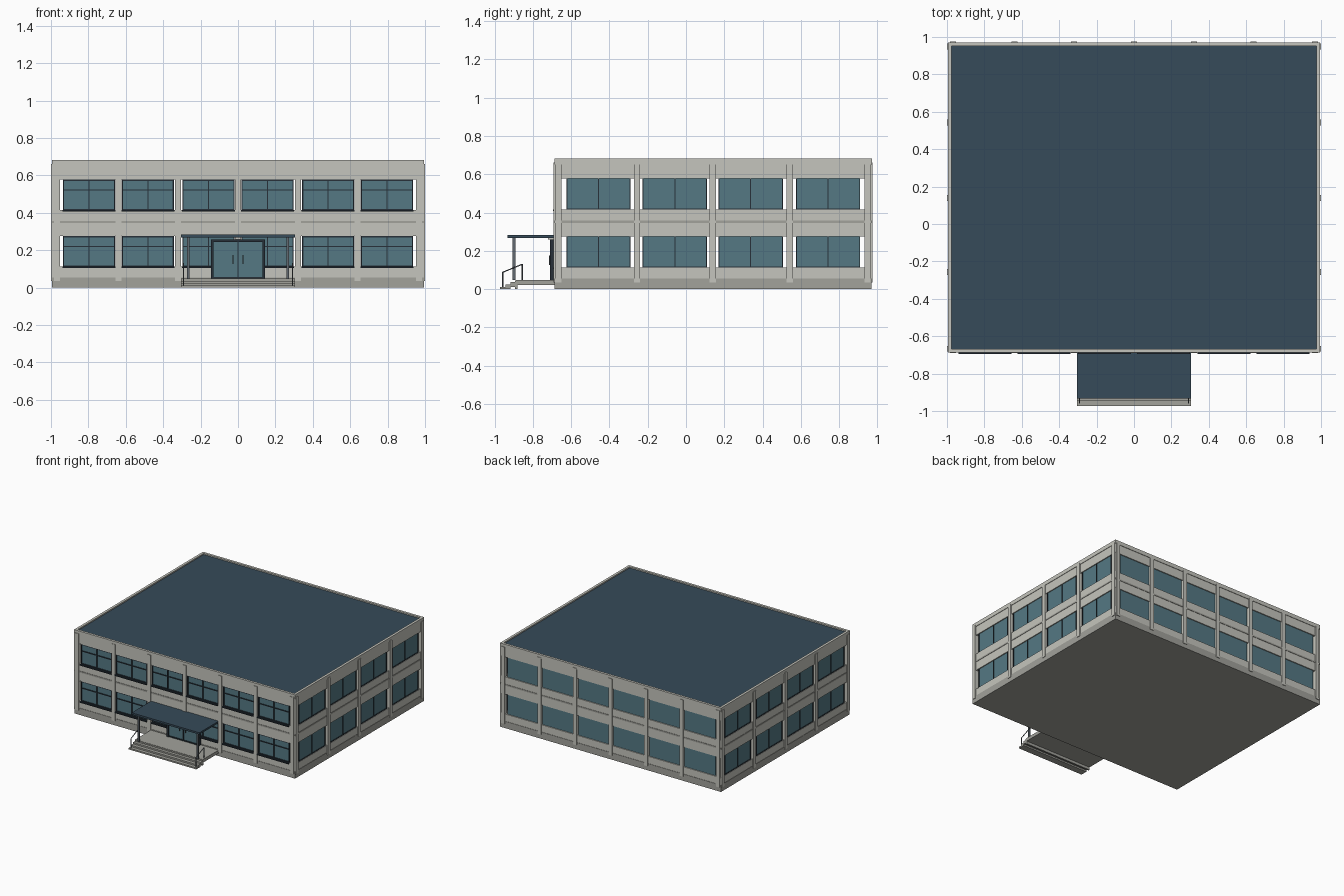
import bpy, bmesh
from mathutils import Vector, Matrix

if "Cube" in bpy.data.objects:
    bpy.data.objects.remove(bpy.data.objects["Cube"])


def material(name, rgb):
    m = bpy.data.materials.new(name)
    m.diffuse_color = (*rgb, 1)
    m.use_nodes = True
    m.node_tree.nodes["Principled BSDF"].inputs["Base Color"].default_value = m.diffuse_color
    return m


WALL = material("pale_concrete", (0.56, 0.56, 0.51))
BASE = material("grey_concrete", (0.36, 0.36, 0.33))
ROOF = material("slate_blue", (0.037, 0.069, 0.10))
GLASS = material("glass", (0.09, 0.19, 0.23))
DARK = material("dark_metal", (0.02, 0.03, 0.04))
METAL = material("steel", (0.12, 0.14, 0.16))


def finish(name, bm, mat):
    me = bpy.data.meshes.new(name)
    bm.to_mesh(me)
    bm.free()
    me.materials.append(mat)
    ob = bpy.data.objects.new(name, me)
    bpy.context.collection.objects.link(ob)
    return ob


def boxes(name, specs, mat):
    """Each spec is (x0, x1, y0, y1, z0, z1)."""
    bm = bmesh.new()
    for x0, x1, y0, y1, z0, z1 in specs:
        c = Vector(((x0 + x1) / 2, (y0 + y1) / 2, (z0 + z1) / 2))
        s = Matrix.Diagonal((abs(x1 - x0), abs(y1 - y0), abs(z1 - z0), 1))
        bmesh.ops.create_cube(bm, size=1, matrix=Matrix.Translation(c) @ s)
    return finish(name, bm, mat)


def rods(name, segments, r, mat, sides=8):
    bm = bmesh.new()
    for a, b in segments:
        a, b = Vector(a), Vector(b)
        d = b - a
        m = Matrix.Translation((a + b) / 2) @ d.to_track_quat('Z', 'Y').to_matrix().to_4x4()
        bmesh.ops.create_cone(bm, cap_ends=True, segments=sides, radius1=r,
                              radius2=r, depth=d.length, matrix=m)
    return finish(name, bm, mat)


# Outer wall planes
X, YF, YB = 0.991, -0.683, 0.967
T = 0.025


def ring(z0, z1, out=0.0, t=T):
    x, f, b = X + out, YF - out, YB + out
    return [(-x, x, f, f + t, z0, z1), (-x, x, b - t, b, z0, z1),
            (-x, -x + t, f + t, b - t, z0, z1), (x - t, x, f + t, b - t, z0, z1)]


# Plinth, wall bands, roof
boxes("plinth", [(-X - .003, X + .003, YF - .003, YB + .003, 0, 0.055)], BASE)
boxes("lower_wall_band", ring(0.055, 0.113), WALL)
boxes("middle_wall_band", ring(0.275, 0.415), WALL)
boxes("upper_wall_band", ring(0.577, 0.665), WALL)
boxes("parapet_coping", ring(0.65, 0.682, 0.004, 0.02), WALL)
boxes("floor_line_trim", ring(0.345, 0.357, 0.003), BASE)
boxes("roof_deck", [(-X + .01, X - .01, YF + .01, YB - .01, 0.655, 0.672)], ROOF)

# Piers on every face
front_x = [-0.968, -0.64, -0.32, 0, 0.32, 0.64, 0.968]
side_y = [-0.667, -0.256, 0.14, 0.542, 0.948]
PW, P0, P1 = 0.016, 0.035, 0.66
boxes("front_piers", [(x - PW, x + PW, YF - .008, YF + T, P0, P1) for x in front_x], WALL)
boxes("back_piers", [(x - PW, x + PW, YB - T, YB + .008, P0, P1) for x in front_x], WALL)
boxes("side_piers", [(s * (X - T), s * (X + .008), y - PW, y + PW, P0, P1)
                     for s in (-1, 1) for y in side_y], WALL)

# Windows: glazing narrower than each bay, leaving open slots beside the piers
front_c = [-0.797, -0.482, -0.158, 0.158, 0.482, 0.797]
side_c = [-0.457, -0.058, 0.338, 0.742]
HX, HY = 0.139, 0.168
floors = [(0.113, 0.275), (0.415, 0.577)]
f_glass, b_glass, s_glass, f_bars, s_bars, sills = [], [], [], [], [], []
for z0, z1 in floors:
    for c in front_c:
        a, b = c - HX, c + HX
        f_glass.append((a, b, YF + .008, YF + .014, z0, z1))
        b_glass.append((a, b, YB - .014, YB - .008, z0, z1))
        y0, y1, w = YF + .001, YF + .016, 0.006
        f_bars += [(a, a + w, y0, y1, z0, z1), (b - w, b, y0, y1, z0, z1),
                   (c - w / 2, c + w / 2, y0, y1, z0, z1),
                   (a, b, y0, y1, z0, z0 + w), (a, b, y0, y1, z1 - w, z1),
                   (a, b, y0, y1, z0 + .103, z0 + .109)]
        sills.append((a - .003, b + .003, YF - .012, YF + .01, z0 - .008, z0 + .001))
    for c in side_c:
        a, b = c - HY, c + HY
        for s in (-1, 1):
            s_glass.append((s * (X - .014), s * (X - .008), a, b, z0, z1))
            x0, x1, w = s * (X - .016), s * (X - .003), 0.005
            s_bars += [(x0, x1, a, a + w, z0, z1), (x0, x1, b - w, b, z0, z1),
                       (x0, x1, c - w / 2, c + w / 2, z0, z1),
                       (x0, x1, a, b, z0, z0 + w)]
boxes("front_window_glass", f_glass, GLASS)
boxes("back_window_glass", b_glass, GLASS)
boxes("side_window_glass", s_glass, GLASS)
boxes("front_window_frames", f_bars, DARK)
boxes("side_window_frames", s_bars, DARK)
boxes("front_window_sills", sills, DARK)

# Entrance doors
boxes("door_frame", [(-.145, -.13, -.71, YF, .047, .258), (.13, .145, -.71, YF, .047, .258),
                     (-.145, .145, -.71, YF, .243, .258), (-.004, .004, -.706, YF, .047, .245),
                     (-.13, .13, -.706, YF, .047, .056)], DARK)
boxes("door_leaves", [(-.13, -.004, -.70, -.692, .056, .243),
                      (.004, .13, -.70, -.692, .056, .243)], GLASS)
rods("door_handles", [((s * .027, -.712, .125), (s * .027, -.712, .175)) for s in (-1, 1)],
     .003, METAL)
boxes("door_lamp", [(-.015, .015, -.72, -.69, .258, .268)], WALL)

# Canopy and posts
boxes("canopy", [(-.305, .305, -.932, YF, .268, .283)], ROOF)
boxes("canopy_posts", [(s * .265 - .007, s * .265 + .007, -.905, -.891, .047, .268)
                       for s in (-1, 1)], METAL)

# Landing and steps
boxes("landing", [(-.305, .305, -.888, YF, .022, .048)], BASE)
boxes("steps", [(-.305, .305, -.972 + i * .028, -.944 + i * .028, max(0, i * .012 - .012), .012 * (i + 1))
                for i in range(3)] + [(-.305, .305, -.892, -.88, 0, .046)], BASE)

# Handrails beside the steps
rails = []
for s in (-1, 1):
    x = s * .292
    rails += [((x, -.957, .01), (x, -.957, .088)), ((x, -.957, .088), (x, -.855, .13)),
              ((x, -.855, .13), (x, -.855, .045))]
rods("handrails", rails, .003, METAL)
